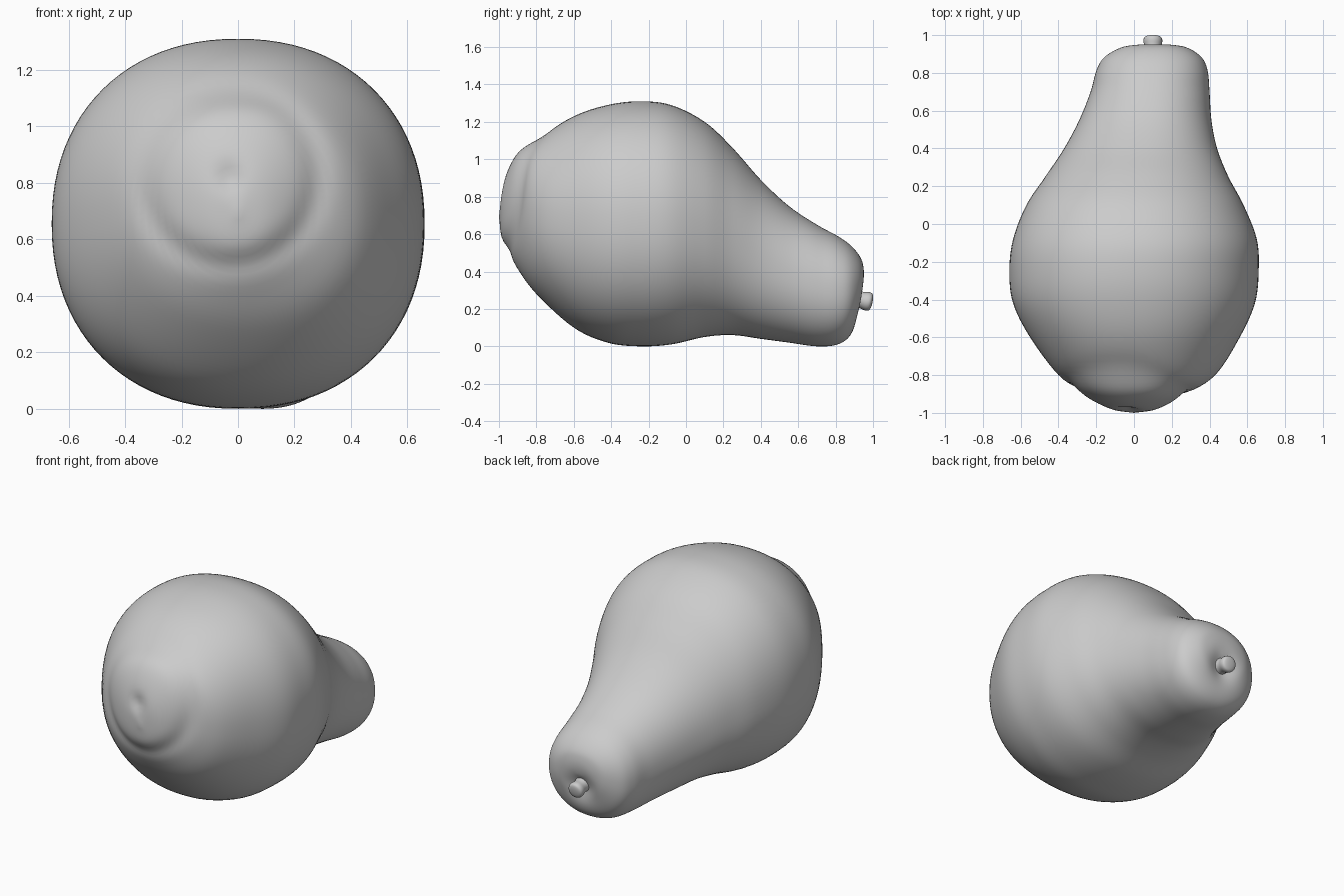
import bpy
import bmesh
from math import cos, sin, pi, exp, copysign, hypot
from mathutils import Vector

if "Cube" in bpy.data.objects:
    bpy.data.objects.remove(bpy.data.objects["Cube"], do_unlink=True)


def make_material(name, value):
    mat = bpy.data.materials.new(name)
    mat.use_nodes = True
    colour = (value, value, value, 1)
    mat.diffuse_color = colour
    mat.node_tree.nodes["Principled BSDF"].inputs["Base Color"].default_value = colour
    return mat


grey = make_material("plain grey", 0.6)

# Body sections: y, bottom, top, right side, left side
SECTIONS = [
    (-1, .69, .69, 0, 0),
    (-.98, .56, .86, -.12, .12),
    (-.91, .43, 1.02, -.26, .26),
    (-.8, .28, 1.11, -.4, .43),
    (-.6, .1, 1.23, -.55, .56),
    (-.42, .02, 1.29, -.64, .64),
    (-.25, 0, 1.31, -.66, .66),
    (-.08, .01, 1.29, -.64, .65),
    (.1, .05, 1.2, -.57, .58),
    (.25, .06, 1.06, -.47, .5),
    (.4, .04, .89, -.37, .44),
    (.55, .02, .75, -.29, .41),
    (.7, 0, .65, -.23, .4),
    (.81, .01, .59, -.2, .39),
    (.88, .06, .54, -.16, .36),
    (.93, .17, .48, -.08, .29),
    (.95, .25, .42, 0, .21),
    (.96, .32, .32, .1, .1),
]


def spline(points, steps):
    """Smooth interpolation through rows of values."""
    rows = [Vector(p) for p in points]
    rows = [rows[0] * 2 - rows[1]] + rows + [rows[-1] * 2 - rows[-2]]
    for a, b, c, d in zip(rows, rows[1:], rows[2:], rows[3:]):
        for i in range(steps):
            t = i / steps
            yield (b * 2 + (c - a) * t + (a * 2 - b * 5 + c * 4 - d) * t**2
                   + (b * 3 - a - c * 3 + d) * t**3) / 2
    yield rows[-2]


def bump(distance, width):
    return exp(-(distance / width) ** 2)


def dent(x, y, z):
    """Blossom ring and pit at the front, stem hollow at the back."""
    if y < -.55:
        r = hypot(x + .03, z - .82)
        y += .016 * bump(r - .31, .045) + .02 * bump(r, .05)
    elif y > .8:
        y -= .045 * bump(hypot(x - .1, z - .24), .09)
    return x, y, z


def squircle(v):
    return copysign(abs(v) ** .92, v)


def loft(name, rings, mat):
    """Skin a list of point rings and close both ends."""
    bm = bmesh.new()
    loops = [[bm.verts.new(p) for p in ring] for ring in rings]
    count = len(loops[0])
    for lower, upper in zip(loops, loops[1:]):
        for i in range(count):
            j = (i + 1) % count
            bm.faces.new((lower[i], lower[j], upper[j], upper[i]))
    bmesh.ops.remove_doubles(bm, verts=bm.verts, dist=.0005)
    bmesh.ops.recalc_face_normals(bm, faces=bm.faces)
    mesh = bpy.data.meshes.new(name)
    bm.to_mesh(mesh)
    bm.free()
    mesh.materials.append(mat)
    mesh.shade_smooth()
    obj = bpy.data.objects.new(name, mesh)
    bpy.context.collection.objects.link(obj)
    return obj


# Squash body
SIDES = 96
body_rings = []
for y, low, high, right, left in spline(SECTIONS, 6):
    ring = []
    for i in range(SIDES):
        a = 2 * pi * i / SIDES
        x = (left + right) / 2 + (left - right) / 2 * squircle(cos(a))
        z = (low + high) / 2 + (high - low) / 2 * squircle(sin(a))
        ring.append(dent(x, y, z))
    body_rings.append(ring)
loft("squash_body", body_rings, grey)

# Stem: radius and distance along a slightly drooping axis
PROFILE = [(.07, 0), (.05, .03), (.045, .06), (.05, .09), (.045, .11), (.025, .118), (0, .12)]
base = Vector((.1, .88, .26))
axis = Vector((0, 1, -.22)).normalized()
across = Vector((1, 0, 0))
up = across.cross(axis)
stem_rings = []
for radius, along in spline(PROFILE, 3):
    stem_rings.append([base + axis * along + radius * (
        across * cos(2 * pi * i / 24) + up * sin(2 * pi * i / 24)) for i in range(24)])
loft("stem", stem_rings, grey)
